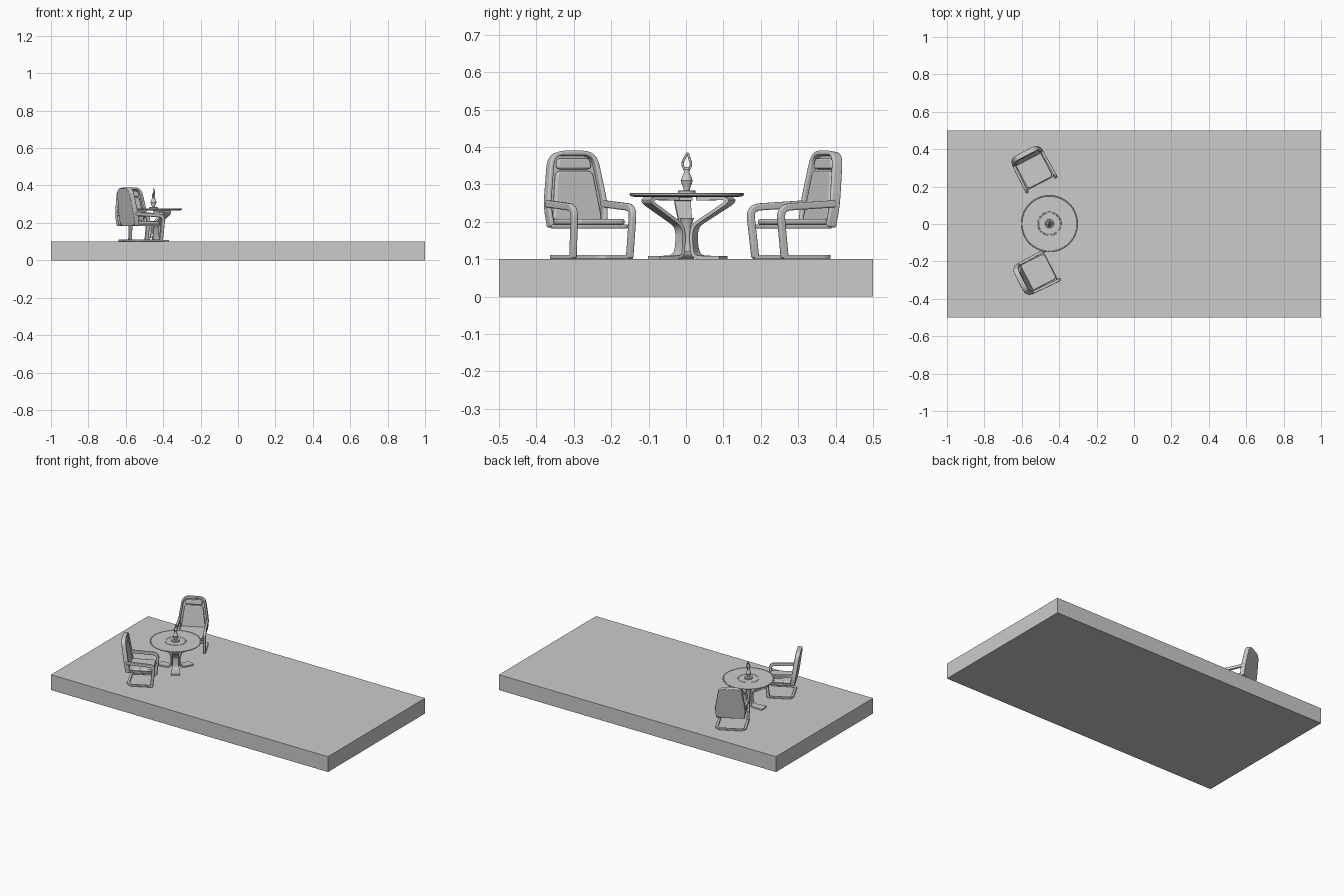
import bpy, bmesh
from math import radians, sin, cos, pi
from mathutils import Vector, Matrix

if "Cube" in bpy.data.objects:
    bpy.data.objects.remove(bpy.data.objects["Cube"])


def finish(name, bm, M, bevel=0.0, subsurf=0):
    bmesh.ops.recalc_face_normals(bm, faces=bm.faces)
    bm.transform(M)
    me = bpy.data.meshes.new(name)
    bm.to_mesh(me)
    bm.free()
    ob = bpy.data.objects.new(name, me)
    bpy.context.collection.objects.link(ob)
    for p in me.polygons:
        p.use_smooth = True
    me.set_sharp_from_angle(angle=radians(35))
    if bevel:
        b = ob.modifiers.new("bevel", 'BEVEL')
        b.width, b.segments, b.limit_method = bevel, 3, 'ANGLE'
    if subsurf:
        s = ob.modifiers.new("subsurf", 'SUBSURF')
        s.levels = s.render_levels = subsurf
    return ob


def rounded(pts, r, closed=False, n=6):
    """Round the corners of a path; extra components (width) blend too."""
    pts = [Vector(p) for p in pts]
    out = []
    for i, p in enumerate(pts):
        if not closed and i in (0, len(pts) - 1):
            out.append(p)
            continue
        a, b = pts[i - 1], pts[(i + 1) % len(pts)]
        p0 = p.lerp(a, min(.48, r / (a - p).length))
        p1 = p.lerp(b, min(.48, r / (b - p).length))
        for k in range(n + 1):
            t = k / n
            out.append(p0.lerp(p, t).lerp(p.lerp(p1, t), t))
    return out


def ribbon(name, pts, axis, thick, M, r=.02, bevel=.003, subsurf=0):
    """Sweep a rectangle along (x, y, z, width) points; width lies on axis."""
    path = rounded(pts, r)
    axis = Vector(axis)
    bm = bmesh.new()
    rings = []
    for i, q in enumerate(path):
        t = path[min(i + 1, len(path) - 1)].xyz - path[max(i - 1, 0)].xyz
        nrm = t.cross(axis).normalized() * thick / 2
        w = axis * q.w / 2
        rings.append([bm.verts.new(q.xyz + d)
                      for d in (nrm + w, nrm - w, -nrm - w, -nrm + w)])
    for a, b in zip(rings, rings[1:]):
        for k in range(4):
            bm.faces.new((a[k], a[k - 1], b[k - 1], b[k]))
    bm.faces.new(rings[0])
    bm.faces.new(rings[-1])
    return finish(name, bm, M, bevel, subsurf)


def plate(name, outline, r, w0, w1, M, bevel=.003):
    """Rounded outline in local xy, extruded from w0 to w1."""
    bm = bmesh.new()
    f = bm.faces.new([bm.verts.new((p.x, p.y, w0)) for p in rounded(outline, r, True)])
    ext = bmesh.ops.extrude_face_region(bm, geom=[f])['geom']
    bmesh.ops.translate(bm, vec=(0, 0, w1 - w0),
                        verts=[g for g in ext if isinstance(g, bmesh.types.BMVert)])
    return finish(name, bm, M, bevel)


def lathe(name, prof, M, n=64):
    bm = bmesh.new()
    rings = [[bm.verts.new((r * cos(2 * pi * k / n), r * sin(2 * pi * k / n), z))
              for k in range(n)] for r, z in prof]
    for a, b in zip(rings, rings[1:]):
        for k in range(n):
            bm.faces.new((a[k - 1], a[k], b[k], b[k - 1]))
    bm.faces.new(rings[0])
    bm.faces.new(rings[-1])
    return finish(name, bm, M)


def trapezoid(x0, y0, x1, y1):
    return [(-x0, y0), (x0, y0), (x1, y1), (-x1, y1)]


# floor platform
bm = bmesh.new()
bmesh.ops.create_cube(bm, size=1)
finish("platform", bm, Matrix.Translation((0, 0, .05)) @ Matrix.Diagonal((2, 1, .1, 1)))


# armchairs
def chair(tag, x, y, angle):
    M = Matrix.Translation((x, y, .1)) @ Matrix.Rotation(radians(angle), 4, 'Z')
    s, c = sin(.15), cos(.15)
    B = M @ Matrix(((0, -s, c, -.068), (1, 0, 0, 0), (0, c, s, .085), (0, 0, 0, 1)))
    # reclined back: shell, hoop frame, cushion, headrest
    edge = [(-.083, 0), (-.09, .06), (-.066, .205), (.066, .205), (.09, .06), (.083, 0)]
    plate(tag + "_back_shell", edge, .035, -.014, -.004, B)
    hoop = [(u * .95, v * .97 + .001, 0, .028) for u, v in edge]
    ribbon(tag + "_back_frame", hoop, (0, 0, 1), .012, B, .035, .004)
    plate(tag + "_back_cushion", trapezoid(.073, .016, .054, .152), .016, -.005, .010, B, .005)
    plate(tag + "_headrest", trapezoid(.052, .157, .048, .186), .012, -.005, .010, B, .005)
    # seat
    seat = [(-.076, -.083), (.082, -.083), (.082, .083), (-.076, .083)]
    plate(tag + "_seat_tray", seat, .02, .082, .093, M)
    plate(tag + "_seat_cushion", [(u * .95, v * .9) for u, v in seat], .02,
          .092, .108, M, .006)
    # arms that drop into front legs
    for side in (-1, 1):
        arm = [(-.078, .084 * side, .148, .015), (.089, .088 * side, .138, .016),
               (.074, .085 * side, .004, .016)]
        ribbon(tag + "_arm_leg", arm, (0, 1, 0), .019, M, .03, .004)
    # floor runner loop
    run = [(.08, -.085, .006, .011), (-.068, -.085, .006, .011),
           (-.068, .085, .006, .011), (.08, .085, .006, .011)]
    ribbon(tag + "_floor_runner", run, (0, 0, 1), .016, M, .035)


chair("rear_chair", -.536, .29, -62.5)
chair("front_chair", -.517, -.26, 27)

# round table
T = Matrix.Translation((-.452, .002, .1))
lathe("table_top", [(.135, .166), (.148, .168), (.153, .172), (.152, .176), (.148, .177),
                    (.146, .1755), (.064, .1755), (.063, .177), (.058, .177),
                    (.057, .1755), (.01, .1755)], T)
lathe("table_hub", [(.02, .02), (.012, .05), (.012, .09), (.02, .11)], T, 24)
for a in (-55, 65, 185):
    leg = [(.108, 0, .004, .055), (.03, 0, .005, .045), (.021, 0, .03, .034),
           (.021, 0, .088, .034), (.133, 0, .155, .044), (.122, 0, .163, .044),
           (.035, 0, .161, .036)]
    ribbon("table_leg", leg, (0, 1, 0), .009, T @ Matrix.Rotation(radians(a), 4, 'Z'), .022)

# sculpture on the table
S = T @ Matrix.Translation((0, 0, .176))
lathe("sculpture_base", [(.024, 0), (.024, .006), (.022, .008), (.01, .008)], S, 32)
lathe("sculpture_body", [(.009, .006), (.008, .012), (.013, .024), (.016, .034), (.012, .045),
                         (.007, .056), (.008, .064), (.004, .07)], S, 20)
for side in (-1, 1):
    strand = [(0, .002 * side, .056, .01), (.004 * side, .013 * side, .077, .009),
              (.005, .008 * side, .09, .009), (0, .002, .11, .005)]
    ribbon("sculpture_strand", strand, (1, 0, 0), .007, S, .012, 0, 1)
